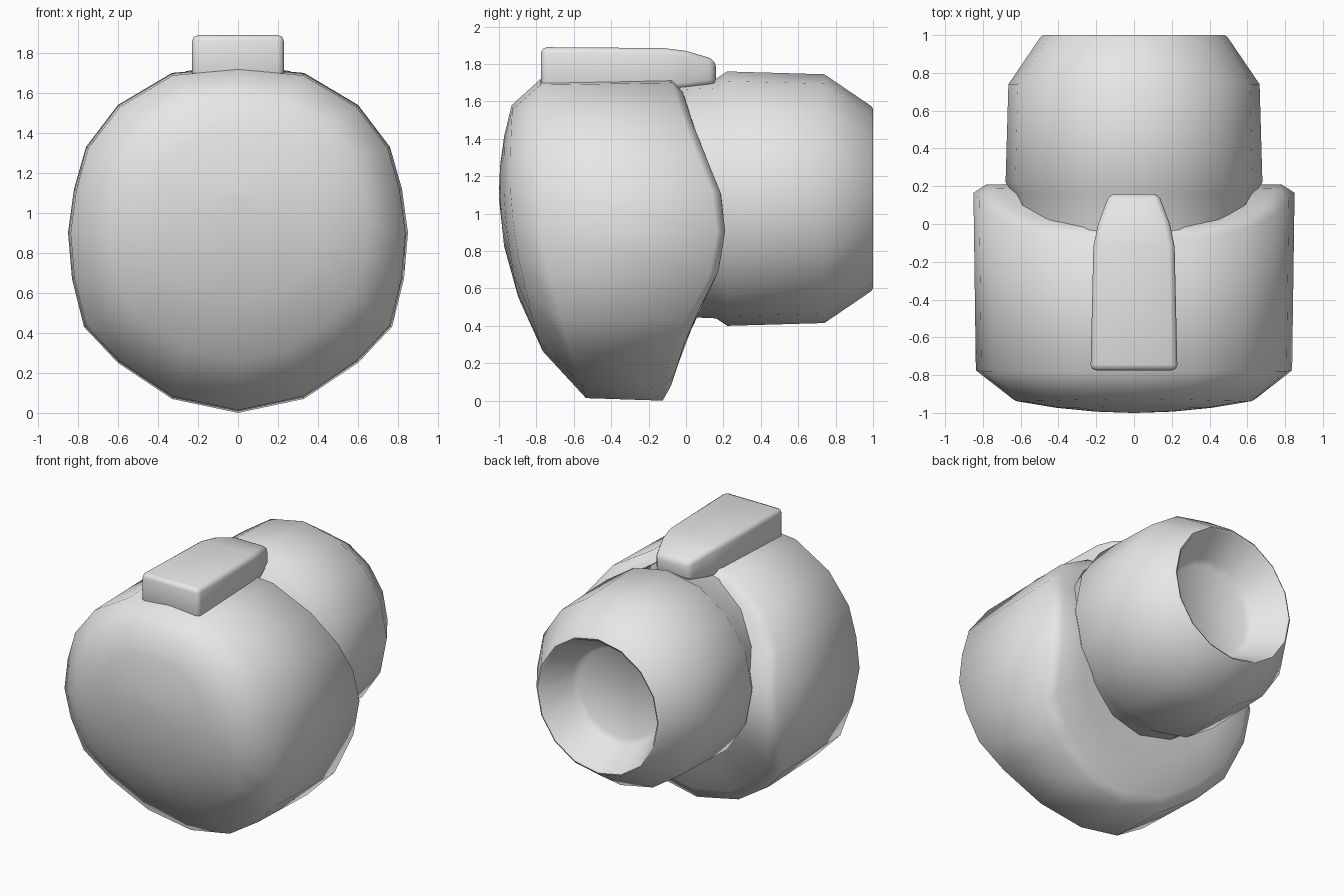
import bpy, bmesh, math

cube = bpy.data.objects.get("Cube")
if cube:
    bpy.data.objects.remove(cube, do_unlink=True)

grey = bpy.data.materials.new("plain_grey")
grey.use_nodes = True
grey.diffuse_color = (0.8, 0.8, 0.8, 1)
grey.node_tree.nodes["Principled BSDF"].inputs["Base Color"].default_value = (0.8, 0.8, 0.8, 1)


def lerp_table(table, v):
    """Piecewise linear lookup in a sorted list of pairs."""
    if v <= table[0][0]:
        return table[0][1]
    for (a, fa), (b, fb) in zip(table, table[1:]):
        if v <= b:
            return fa + (fb - fa) * (v - a) / (b - a)
    return table[-1][1]


def loft(name, rings, bevel=0.0):
    """Skin a list of equal rings and cap both ends."""
    bm = bmesh.new()
    loops = [[bm.verts.new(p) for p in ring] for ring in rings]
    for a, b in zip(loops, loops[1:]):
        n = len(a)
        for i in range(n):
            j = (i + 1) % n
            bm.faces.new((a[i], a[j], b[j], b[i]))
    bm.faces.new(loops[0])
    bm.faces.new(loops[-1])
    bmesh.ops.recalc_face_normals(bm, faces=bm.faces)
    mesh = bpy.data.meshes.new(name)
    bm.to_mesh(mesh)
    bm.free()
    mesh.materials.append(grey)
    obj = bpy.data.objects.new(name, mesh)
    bpy.context.collection.objects.link(obj)
    bpy.ops.object.select_all(action='DESELECT')
    bpy.context.view_layer.objects.active = obj
    obj.select_set(True)
    if bevel:
        mod = obj.modifiers.new("soft_edges", 'BEVEL')
        mod.width = bevel
        mod.segments = 2
        mod.limit_method = 'ANGLE'
        mod.angle_limit = math.radians(40)
        bpy.ops.object.modifier_apply(modifier=mod.name)
    bpy.ops.object.shade_smooth_by_angle(angle=math.radians(65))
    return obj


# Body: rounded outline between a domed front and a bowed back
half = [(0, 1.73), (0.33, 1.70), (0.6, 1.54), (0.76, 1.33), (0.82, 1.12), (0.85, 0.9),
        (0.83, 0.67), (0.77, 0.43), (0.6, 0.25), (0.33, 0.07), (0, 0)]
outline = half + [(-x, z) for x, z in half[-2:0:-1]]
back_curve = [(0.08, -0.08), (0.25, -0.03), (0.43, 0.04), (0.67, 0.17), (0.9, 0.21),
              (1.1, 0.19), (1.32, 0.1), (1.5, 0.03), (1.66, -0.02), (1.75, -0.04)]


def dome(x, z):
    return -1 + 0.16 * x * x + 0.32 * (z - 1.12) ** 2


def front_rim(x, z):
    return -0.78 + 0.25 * max(0, (0.95 - z) / 0.95) ** 1.3


def back(x, z):
    return lerp_table(back_curve, z)


def back_rim(x, z):
    return back(x, z) - 0.045


def body_ring(scale, mid, depth):
    pts = [(x * scale, mid + (z - mid) * scale) for x, z in outline]
    return [(x, depth(x, z), z) for x, z in pts]


rings = [body_ring(t, 1.1, dome) for t in (0.02, 0.25, 0.5, 0.76)]
rings += [body_ring(0.985, 0.9, front_rim), body_ring(1, 0.9, back_rim)]
rings += [body_ring(t, 1.0, back) for t in (0.92, 0.7, 0.4, 0.02)]
loft("body", rings)

# Barrel: turned profile with a recessed cup at the rear end
SIDES = 16
profile = [(-0.3, 0.62), (0.16, 0.64), (0.22, 0.68), (0.74, 0.665), (0.99, 0.495),
           (1.0, 0.48), (0.99, 0.465), (0.78, 0.36), (0.75, 0.32)]


def barrel_ring(y, r):
    angles = [2 * math.pi * i / SIDES for i in range(SIDES)]
    return [(r * math.cos(a), y, 1.08 + r * math.sin(a)) for a in angles]


loft("barrel", [barrel_ring(y, r) for y, r in profile])

# Top block: long housing that narrows and drops toward the back
sections = [(-0.775, 0.23, 1.89, 1.66), (-0.12, 0.215, 1.885, 1.66), (0.0, 0.19, 1.87, 1.67),
            (0.12, 0.145, 1.835, 1.685), (0.16, 0.13, 1.815, 1.69)]
loft("top_block", [[(-w, y, low), (w, y, low), (w, y, top), (-w, y, top)]
                   for y, w, top, low in sections], bevel=0.03)
